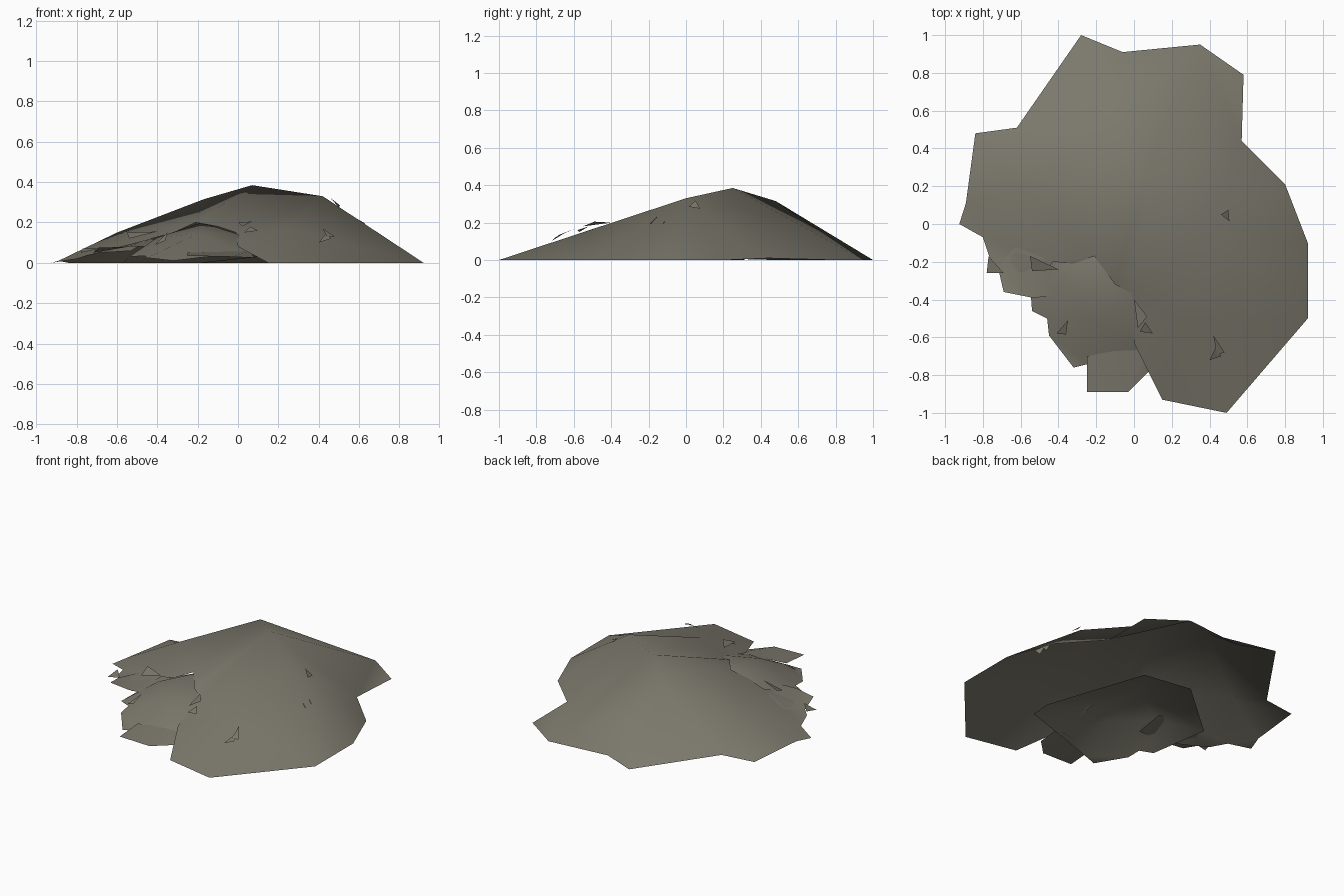
import bpy, math
from mathutils import Vector
from mathutils.geometry import delaunay_2d_cdt

mat = bpy.data.materials.new("grey_brown_stone")
mat.diffuse_color = (0.2, 0.19, 0.15, 1)


def make_object(name, verts, faces, smooth=True):
    mesh = bpy.data.meshes.new(name)
    mesh.from_pydata(verts, [], faces)
    mesh.materials.append(mat)
    ob = bpy.data.objects.new(name, mesh)
    bpy.context.collection.objects.link(ob)
    if smooth:
        bpy.ops.object.select_all(action='DESELECT')
        ob.select_set(True)
        bpy.context.view_layer.objects.active = ob
        bpy.ops.object.shade_smooth_by_angle(angle=math.radians(80))
    return ob


def facing_up(verts, face):
    a, b, c = (Vector(verts[i]) for i in face[:3])
    return face if (b - a).cross(c - a).z > 0 else face[::-1]


def mound(name, rim, inner=(), ridge=()):
    """Open shell: rim outline (counter-clockwise) filled through inner height points."""
    pts = list(rim) + list(inner)
    n = len(rim)
    edges = [(i, (i + 1) % n) for i in range(n)] + list(ridge)
    out, _, faces, orig, _, _ = delaunay_2d_cdt(
        [Vector(p[:2]) for p in pts], edges, [], 1, 1e-5)
    verts = [(v.x, v.y, pts[o[0]][2] if o else 0) for v, o in zip(out, orig)]
    return make_object(name, verts, [facing_up(verts, f) for f in faces])


# Large mound, with a notch broken out of its front left
rim = [(0.92, -0.1, 0), (0.8, 0.21, 0), (0.57, 0.44, 0.01), (0.58, 0.79, 0),
       (0.35, 0.95, 0), (-0.06, 0.91, 0), (-0.28, 1, 0), (-0.62, 0.51, 0),
       (-0.84, 0.48, 0), (-0.89, 0.11, 0.01), (-0.925, 0, 0), (-0.8, -0.07, 0.02),
       (-0.76, -0.19, 0.035), (-0.68, -0.27, 0.05), (-0.53, -0.36, 0.06),
       (-0.43, -0.2, 0.12), (-0.32, -0.21, 0.15), (-0.21, -0.17, 0.2),
       (-0.1, -0.32, 0.18), (-0.01, -0.37, 0.15), (0, -0.63, 0.08),
       (0.15, -0.93, 0), (0.49, -1, 0), (0.92, -0.5, 0)]
top = [(-0.17, 0.48, 0.315), (0.07, 0.25, 0.385), (0.42, 0, 0.33),
       (-0.6, 0.2, 0.15), (0.25, -0.5, 0.165)]
n = len(rim)
mound("main_mound", rim, top,
      [(n, n + 1), (n + 1, n + 2), (n, 4), (n, n + 3), (n + 1, 4), (n + 2, 0)])

# Smaller mound showing through the notch
mound("inner_mound",
      [(0.33, -0.55, 0.02), (0.33, -0.42, 0.03), (0.11, 0.23, 0.03), (-0.18, 0.32, 0),
       (-0.57, -0.02, 0), (-0.54, -0.46, 0.03), (-0.46, -0.5, 0.035),
       (-0.45, -0.59, 0.025), (-0.32, -0.76, 0.01), (-0.24, -0.74, 0.02),
       (0.02, -0.68, 0.05)],
      [(-0.18, -0.16, 0.2), (-0.4, -0.27, 0.125), (-0.2, -0.5, 0.145),
       (-0.01, -0.42, 0.145)])

# Low slab at the front and the tilted slab at the left
mound("front_slab",
      [(-0.25, -0.7, 0.05), (-0.25, -0.89, 0.035), (-0.03, -0.89, 0.03),
       (0.08, -0.78, 0.025), (0.06, -0.64, 0.06)])
mound("left_slab",
      [(-0.69, -0.36, 0.075), (-0.54, -0.39, 0.08), (-0.36, -0.38, 0.08),
       (-0.36, -0.2, 0.11), (-0.45, -0.1, 0.12), (-0.64, -0.13, 0.065),
       (-0.72, -0.23, 0.05)])

# Loose stone flakes
flakes = [
    ((-0.55, -0.17, 0.15), (-0.54, -0.25, 0.12), (-0.4, -0.24, 0.155)),
    ((-0.77, -0.17, 0.07), (-0.78, -0.26, 0.05), (-0.69, -0.26, 0.07)),
    ((-0.41, -0.58, 0.09), (-0.36, -0.585, 0.11), (-0.35, -0.51, 0.15)),
    ((0, -0.4, 0.2), (0.02, -0.55, 0.18), (0.07, -0.49, 0.205)),
    ((0.03, -0.57, 0.15), (0.1, -0.58, 0.16), (0.06, -0.52, 0.18)),
    ((0.42, -0.59, 0.17), (0.44, -0.69, 0.13), (0.48, -0.68, 0.13)),
    ((0.4, -0.72, 0.1), (0.46, -0.7, 0.12), (0.44, -0.64, 0.15)),
    ((0.46, 0.05, 0.32), (0.505, 0.015, 0.285), (0.5, 0.075, 0.275)),
    ((0.57, -0.09, 0.23), (0.63, -0.125, 0.195), (0.6, -0.11, 0.17)),
    ((0.57, -0.155, 0.23), (0.63, -0.19, 0.195), (0.6, -0.17, 0.17)),
]
points = [p for f in flakes for p in f]
make_object("stone_flakes", points,
            [facing_up(points, (i, i + 1, i + 2)) for i in range(0, len(points), 3)], False)
